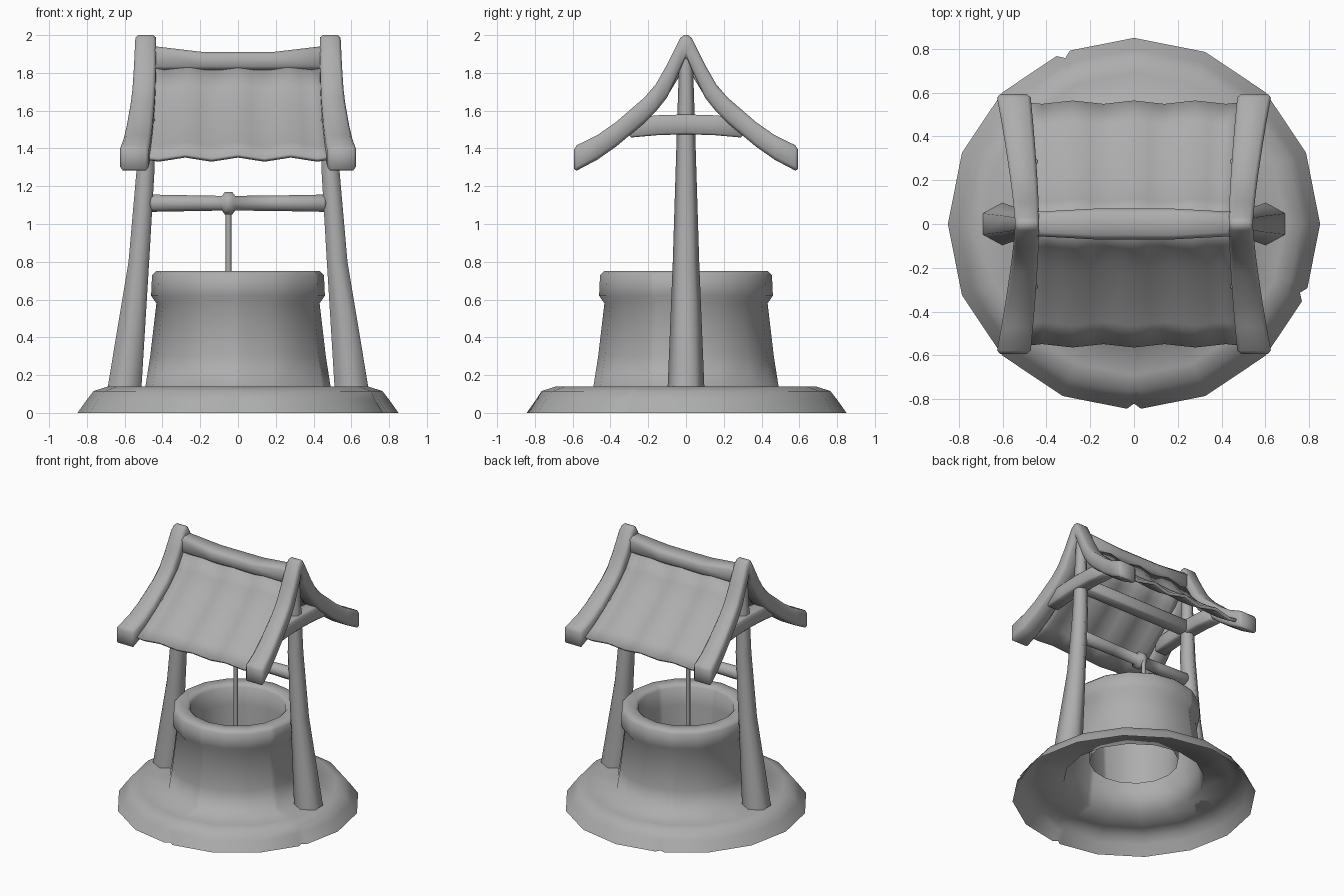
import bpy, bmesh
from math import sin, cos, pi, radians

if "Cube" in bpy.data.objects:
    bpy.data.objects.remove(bpy.data.objects["Cube"])

grey = bpy.data.materials.new("grey")
grey.diffuse_color = (.42, .42, .42, 1)
grey.use_nodes = True
grey.node_tree.nodes["Principled BSDF"].inputs["Base Color"].default_value = grey.diffuse_color


def finish(name, bm, bevel=0.0, thick=0.0, angle=62):
    bmesh.ops.recalc_face_normals(bm, faces=bm.faces)
    me = bpy.data.meshes.new(name)
    bm.to_mesh(me)
    bm.free()
    me.materials.append(grey)
    ob = bpy.data.objects.new(name, me)
    bpy.context.collection.objects.link(ob)
    bpy.ops.object.select_all(action='DESELECT')
    ob.select_set(True)
    bpy.context.view_layer.objects.active = ob
    bpy.ops.object.shade_smooth_by_angle(angle=radians(180 if bevel else angle))
    if thick:
        m = ob.modifiers.new("thickness", 'SOLIDIFY')
        m.thickness, m.offset = thick, 0
    if bevel:
        m = ob.modifiers.new("bevel", 'BEVEL')
        m.width, m.segments, m.angle_limit = bevel, 1, radians(50)
    return ob


def loft(name, rings, caps=True, closed=True, **kw):
    """Skin a surface through rings of points."""
    bm = bmesh.new()
    vs = [[bm.verts.new(p) for p in r] for r in rings]
    n = len(rings[0])
    for a, b in zip(vs, vs[1:]):
        for i in range(n if closed else n - 1):
            j = (i + 1) % n
            bm.faces.new((a[i], a[j], b[j], b[i]))
    if caps and closed:
        bm.faces.new(vs[0])
        bm.faces.new(vs[-1])
    return finish(name, bm, **kw)


def circle(n, r):
    return [(r * cos(2 * pi * i / n), r * sin(2 * pi * i / n)) for i in range(n)]


# Stone base and well wall: one 16-sided open shell, three small nicks in the rim
nicks = [112.5, 270.0, 337.5]
steps = [(i * 22.5, 0) for i in range(16) if i * 22.5 not in nicks]
for a in nicks:
    steps += [(a - 2.2, 0), (a, 1), (a + 2.2, 0)]
steps.sort()


def shell_ring(r, z, nick=0):
    out = []
    for a, is_nick in steps:
        k = cos(pi / 16) / cos(radians(a % 22.5 - 11.25))
        k *= r - nick * is_nick
        out.append((k * cos(radians(a)), k * sin(radians(a)), z))
    return out


wall = [(.85, 0, .03), (.80, .07, .015), (.765, .115), (.69, .14), (.49, .14), (.465, .3),
        (.432, .58), (.46, .62), (.455, .73), (.435, .75), (.355, .75), (.335, .73),
        (.325, .6), (.31, .28)]
loft("base_and_well_wall", [shell_ring(*p) for p in wall], caps=False, angle=85)

# Roof board profile: y, top z, bottom z
board = [(0, 2.01, 1.89), (.03, 1.985, 1.82), (.1, 1.845, 1.67), (.16, 1.74, 1.595), (.22, 1.67, 1.535),
         (.37, 1.54, 1.41), (.47, 1.47, 1.34), (.593, 1.41, 1.275)]
board = [(-y, t, b) for y, t, b in board[:0:-1]] + board
posts = [(.60, .14, .103, .097), (.525, .8, .063, .07), (.49, 1.28, .055, .055),
         (.485, 1.6, .045, .045), (.48, 1.9, .035, .035)]

for s, side in ((-1, "left"), (1, "right")):
    # Hexagonal leaning post
    loft(side + "_post", [[(s * cx + hx * y, hy * x, z) for x, y in circle(6, 1)]
                          for cx, z, hx, hy in posts], angle=65)
    # Curved gable board that flares outwards at the eaves
    rings = []
    for y, t, b in board:
        f = abs(y) / .593
        xi, xo = s * (.433 + .04 * f ** 1.5), s * (.543 + .085 * f ** 1.3)
        rings.append([(xi, y, b), (xo, y, b), (xo, y, t), (xi, y, t)])
    loft(side + "_gable_board", rings, bevel=.016)
    # Arched tie beam
    rings = []
    for y in (-.3, -.15, 0, .15, .3):
        d = .2 * y * y
        rings.append([(s * .44, y, 1.475 - d), (s * .54, y, 1.475 - d),
                      (s * .54, y, 1.58 - d), (s * .44, y, 1.58 - d)])
    loft(side + "_tie_beam", rings, bevel=.01)

# Sagging ridge beam
rings = []
for x, top, w in ((-.46, 1.943, .055), (-.18, 1.91, .07), (.18, 1.91, .07), (.46, 1.943, .055)):
    rings.append([(x, -w, 1.815), (x, w, 1.815), (x, w, top), (x, -w, top)])
loft("ridge_beam", rings, bevel=.02)

# Cross beam between the posts
loft("cross_beam", [[(x, -.045, 1.48), (x, .045, 1.48), (x, .045, 1.57), (x, -.045, 1.57)]
                    for x in (-.46, .46)], bevel=.01)

# Rippled roof sheets, one per slope
slope = [(.03, 1.835), (.1, 1.72), (.2, 1.615), (.35, 1.49), (.45, 1.415), (.55, 1.35)]
for s, side in ((-1, "front"), (1, "back")):
    rings = []
    for k, (y, z) in enumerate(slope):
        row = []
        for i in range(-7, 8):
            x = i * (.065 + .001 * k)
            w = .011 * cos(pi * i / 2)
            row.append((x, s * (y + .7 * w), z + w))
        rings.append(row)
    loft(side + "_roof_sheet", rings, closed=False, thick=.022)

# Roller with collar, and rope hanging off its back side
roller = [(-.465, .04), (-.455, .048), (-.2, .043), (-.085, .041), (-.07, .062), (-.03, .062),
          (-.015, .041), (.2, .043), (.455, .048), (.465, .04)]
loft("roller", [[(x, a, 1.11 + b) for a, b in circle(10, r)] for x, r in roller])
loft("rope", [[(-.05 + a, .045 + b, z) for a, b in circle(8, .015)] for z in (.5, 1.11)])
